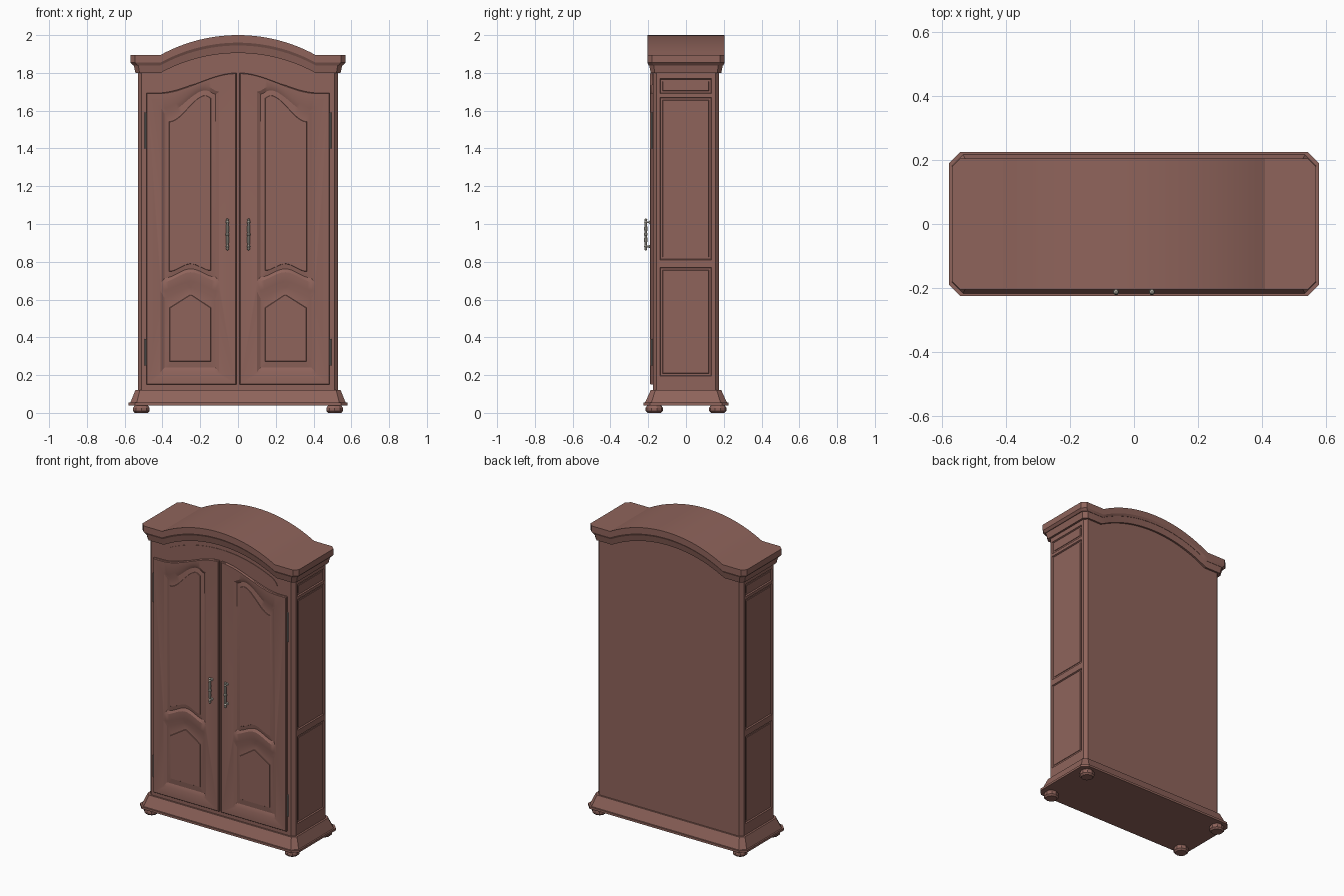
import bpy, bmesh, math
from mathutils import Matrix, Vector

if "Cube" in bpy.data.objects:
    bpy.data.objects.remove(bpy.data.objects["Cube"], do_unlink=True)


def material(name, rgb):
    m = bpy.data.materials.new(name)
    m.use_nodes = True
    m.diffuse_color = (*rgb, 1)
    m.node_tree.nodes["Principled BSDF"].inputs["Base Color"].default_value = (*rgb, 1)
    return m


wood = material("reddish_brown_wood", (0.275, 0.127, 0.105))
brass = material("pale_metal", (0.55, 0.52, 0.45))
steel = material("hinge_grey", (0.2, 0.2, 0.19))


def finish(bm, name, mat, mirror=(False, False), recalc=True):
    """Turn a bmesh into a shaded object, optionally mirrored in x and y."""
    if recalc:
        bmesh.ops.recalc_face_normals(bm, faces=bm.faces)
    me = bpy.data.meshes.new(name)
    bm.to_mesh(me)
    bm.free()
    me.materials.append(mat)
    ob = bpy.data.objects.new(name, me)
    bpy.context.collection.objects.link(ob)
    bpy.ops.object.select_all(action='DESELECT')
    ob.select_set(True)
    bpy.context.view_layer.objects.active = ob
    bpy.ops.object.shade_smooth_by_angle(angle=math.radians(25))
    if any(mirror):
        mod = ob.modifiers.new("mirror", 'MIRROR')
        mod.use_axis = (*mirror, False)
        mod.use_mirror_merge = False
    return ob


ARCH_HALF, ARCH_RISE, SHOULDER = 0.41, 0.105, 1.895
RADIUS = (ARCH_HALF ** 2 + ARCH_RISE ** 2) / (2 * ARCH_RISE)


def arch(x):
    if abs(x) >= ARCH_HALF:
        return SHOULDER
    return SHOULDER + ARCH_RISE - RADIUS + math.sqrt(RADIUS ** 2 - x * x)


def below_arch(d):
    return lambda x: arch(x) - d


def level(z):
    return lambda x: z


def slab(name, low, high, z_low, z_high, caps=True):
    """Chamfered-corner slab; low/high = (half width, half depth, chamfer)."""
    bm = bmesh.new()
    steps = 28
    inner = [ARCH_HALF * (2 * i / steps - 1) for i in range(steps + 1)]

    def ring(size, zf):
        hx, hy, c = size
        xs = [-hx, c - hx] + inner + [hx - c, hx]
        out = []
        for i, x in enumerate(xs):
            y = hy - c if i in (0, len(xs) - 1) else hy
            out.append([bm.verts.new((x, s * y, zf(x))) for s in (-1, 1)])
        return out

    a, b = ring(low, z_low), ring(high, z_high)
    sections = [(p[0], p[1], q[1], q[0]) for p, q in zip(a, b)]
    for s, t in zip(sections, sections[1:]):
        for k in range(4):
            n = (k + 1) % 4
            bm.faces.new((s[k], s[n], t[n], t[k]))
    if caps:
        bm.faces.new(sections[0])
        bm.faces.new(sections[-1])
    return finish(bm, name, wood)


def ease(t):
    t = max(0, min(1, t))
    return t * t * (3 - 2 * t)


def hump(u, u0, u1, shape, soft):
    """Height running from a start, over a peak, to an end."""
    start, peak, end, at = shape
    t, side = ((u - u0) / (at - u0), start) if u < at else ((u1 - u) / (u1 - at), end)
    return side + (peak - side) * (ease(t) if soft else t)


def outline(u0, u1, bottom, top, soft=True, n=16):
    us = [u0 + (u1 - u0) * i / n for i in range(n + 1)]
    return ([(u, hump(u, u0, u1, bottom, soft)) for u in us]
            + [(u, hump(u, u0, u1, top, soft)) for u in reversed(us)])


def box_outline(u0, u1, v0, v1):
    return [(u0, v0), (u1, v0), (u1, v1), (u0, v1)]


def blend(a, b, t):
    return [(p[0] + (q[0] - p[0]) * t, p[1] + (q[1] - p[1]) * t) for p, q in zip(a, b)]


def panelled(name, edge, panels, steps, rim, frame):
    """Board with sunken panels; steps = (blend, depth) pairs, rim = (spread, depth) pairs."""
    bm = bmesh.new()

    def loop(pts, w):
        return [bm.verts.new((u, v, w)) for u, v in pts]

    def bridge(a, b):
        for i in range(len(a)):
            j = (i + 1) % len(a)
            bm.faces.new((a[i], a[j], b[j], b[i]))

    front = loop(edge, 0)
    holes = [loop(o, 0) for o, _ in panels]
    edges = [bm.edges.new((l[i - 1], l[i])) for l in [front] + holes for i in range(len(l))]
    bmesh.ops.triangle_fill(bm, use_beauty=True, edges=edges)
    for f in bm.faces:
        f.normal_update()
        if f.normal.z < 0:
            f.normal_flip()
    for (outer, field), last in zip(panels, holes):
        for t, depth in steps:
            new = loop(blend(outer, field, t), -depth)
            bridge(last, new)
            last = new
        bm.faces.new(last)
    cu = sum(p[0] for p in (min(edge), max(edge))) / 2
    cv = (min(p[1] for p in edge) + max(p[1] for p in edge)) / 2
    last = front
    for spread, depth in rim:
        pts = [(u + math.copysign(spread, u - cu), v + math.copysign(spread, v - cv)) for u, v in edge]
        new = loop(pts, -depth)
        bridge(new, last)
        last = new
    bm.transform(frame)
    return finish(bm, name, wood, (True, False), recalc=False)


def basis(u, v, w, origin):
    m = Matrix((u, v, w)).transposed().to_4x4()
    m.translation = Vector(origin)
    return m


def lathe(bm, profile, centre, sides, axis='Z'):
    """Turned solid from (radius, height) pairs."""
    turn = Matrix.Rotation(math.pi / 2, 4, 'X') if axis == 'Y' else Matrix()
    place = Matrix.Translation(centre) @ turn
    rings = [[bm.verts.new(place @ Vector((r * math.cos(a), r * math.sin(a), h)))
              for a in (2 * math.pi * (k + 0.5) / sides for k in range(sides))]
             for r, h in profile]
    for a, b in zip(rings, rings[1:]):
        for k in range(sides):
            n = (k + 1) % sides
            bm.faces.new((a[k], a[n], b[n], b[k]))
    bm.faces.new(rings[0][::-1])
    bm.faces.new(rings[-1])


# Base and feet
slab("plinth", (0.58, 0.226, 0.036), (0.58, 0.226, 0.036), level(0.04), level(0.054))
slab("base_moulding", (0.57, 0.217, 0.034), (0.543, 0.186, 0.024), level(0.054), level(0.122))
bm = bmesh.new()
lathe(bm, [(0.036, 0), (0.046, 0.01), (0.046, 0.026), (0.036, 0.042)], (0.512, 0.168, 0), 10)
finish(bm, "feet", wood, (True, True))

# Carcass with panelled sides
body = (0.53, 0.175, 0.02)
slab("carcass", body, body, level(0.1), below_arch(0.09), caps=False)
rows = [(0.195, 0.77), (0.81, 1.67), (1.69, 1.77)]
sides = [(box_outline(-0.138, 0.136, a, b), box_outline(-0.122, 0.12, a + 0.016, b - 0.016)) for a, b in rows]
panelled("side_panels", box_outline(-0.155, 0.155, 0.1, 1.805), sides,
         [(0.25, 0.008), (0.9, 0.008), (1, 0.005)], [],
         basis((0, 1, 0), (0, 0, 1), (1, 0, 0), (0.53, 0, 0)))

# Arched crown moulding
top, cove, lower = (0.57, 0.205, 0.026), (0.556, 0.197, 0.024), (0.552, 0.195, 0.024)
slab("crown_top", top, top, below_arch(0.04), below_arch(0))
slab("crown_cove", cove, top, below_arch(0.055), below_arch(0.04))
slab("crown_lower", (0.543, 0.187, 0.022), lower, below_arch(0.095), below_arch(0.055))

# Doors with two sunken panels each
door_us = [0.481 - 0.469 * i / 24 for i in range(25)]
door_edge = [(0.012, 0.154), (0.481, 0.154)] + [(u, 1.69 + 0.106 * ease((0.42 - u) / 0.41)) for u in door_us]
upper = (outline(0.1, 0.405, (0.695, 0.745, 0.69, 0.25), (1.70, 1.73, 1.61, 0.17)),
         outline(0.145, 0.363, (0.755, 0.79, 0.75, 0.25), (1.665, 1.68, 1.54, 0.17)))
lower = (outline(0.1, 0.41, (0.215, 0.215, 0.215, 0.25), (0.645, 0.695, 0.645, 0.25)),
         outline(0.145, 0.36, (0.275, 0.275, 0.275, 0.25), (0.555, 0.625, 0.555, 0.25), False))
panelled("doors", door_edge, [upper, lower],
         [(0.4, 0.01), (0.97, 0.006), (1, 0.003)], [(0.004, 0.005), (0.004, 0.02)],
         basis((1, 0, 0), (0, 0, 1), (0, -1, 0), (0, -0.191, 0)))

# Curved frieze plate above the doors
bm = bmesh.new()
rims = []
for y in (-0.178, -0.174):
    ring = []
    for s in (-1, 1):
        for i in range(33):
            x = -0.41 * s * math.cos(math.pi * i / 32)
            half = 0.024 * min(1, math.sqrt(max(0, (0.41 - abs(x)) / 0.03)))
            if s < 0 and i in (0, 32):
                continue
            ring.append(bm.verts.new((x, y, arch(x) - 0.15 + s * half)))
    rims.append(ring)
for i in range(len(rims[0])):
    bm.faces.new((rims[0][i - 1], rims[0][i], rims[1][i], rims[1][i - 1]))
for ring in rims:
    bm.faces.new(ring)
finish(bm, "frieze_plate", wood)

# Handles: turned grip on two posts
bm = bmesh.new()
half = [(0.010, 0), (0.010, 0.004), (0.007, 0.008), (0.009, 0.03), (0.006, 0.058),
        (0.009, 0.064), (0.006, 0.07), (0.008, 0.078), (0.003, 0.085)]
lathe(bm, [(r, -h) for r, h in reversed(half)] + half[1:], (0.056, -0.213, 0.945), 10)
for z in (0.881, 1.009):
    lathe(bm, [(0.005, 0), (0.005, 0.024), (0.009, 0.024), (0.009, 0)][:2], (0.056, -0.189, z), 8, 'Y')
    lathe(bm, [(0.010, 0), (0.008, 0.005)], (0.056, -0.19, z), 8, 'Y')
finish(bm, "handles", brass, (True, False))

# Hinge barrels
bm = bmesh.new()
for z0, z1 in ((0.25, 0.39), (1.4, 1.59)):
    lathe(bm, [(0.005, z0), (0.005, z1)], (0.49, -0.181, 0), 8)
finish(bm, "hinges", steel, (True, False))
